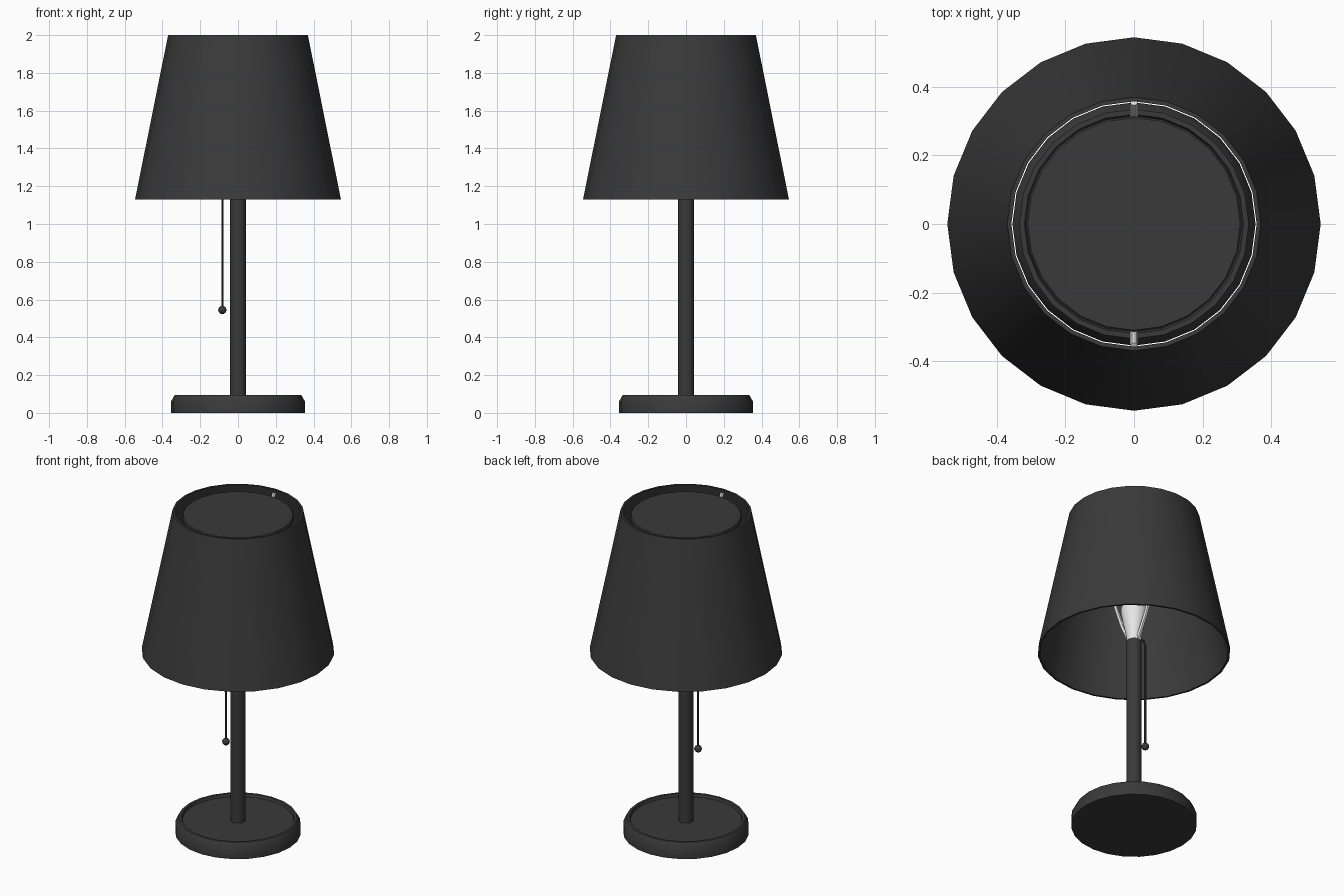
import bpy, bmesh, math
from mathutils import Vector

cube = bpy.data.objects.get("Cube")
if cube:
    bpy.data.objects.remove(cube, do_unlink=True)


def make_material(name, value):
    mat = bpy.data.materials.new(name)
    mat.use_nodes = True
    colour = (value, value, value, 1)
    mat.diffuse_color = colour
    mat.node_tree.nodes["Principled BSDF"].inputs["Base Color"].default_value = colour
    return mat


black = make_material("charcoal", 0.042)
white = make_material("white", 0.8)


def finish(obj, mat):
    obj.data.materials.append(mat)
    bpy.ops.object.select_all(action="DESELECT")
    obj.select_set(True)
    bpy.context.view_layer.objects.active = obj
    bpy.ops.object.shade_smooth_by_angle(angle=math.radians(30))
    return obj


def lathe(name, profile, mat, sides=24, closed=False):
    """Spin a list of (radius, height) points around the z axis."""
    bm = bmesh.new()
    verts = [bm.verts.new((r, 0, z)) for r, z in profile]
    pairs = list(zip(verts, verts[1:]))
    if closed:
        pairs.append((verts[-1], verts[0]))
    edges = [bm.edges.new(p) for p in pairs]
    bmesh.ops.spin(bm, geom=verts + edges, cent=(0, 0, 0), axis=(0, 0, 1),
                   angle=math.tau, steps=sides, use_duplicate=False)
    bmesh.ops.remove_doubles(bm, verts=bm.verts, dist=0.0005)
    bmesh.ops.recalc_face_normals(bm, faces=bm.faces)
    mesh = bpy.data.meshes.new(name)
    bm.to_mesh(mesh)
    bm.free()
    obj = bpy.data.objects.new(name, mesh)
    bpy.context.collection.objects.link(obj)
    return finish(obj, mat)


def rod(name, points, radius, mat):
    """Round rod that follows a path."""
    curve = bpy.data.curves.new(name, "CURVE")
    curve.dimensions = "3D"
    curve.bevel_depth = radius
    curve.bevel_resolution = 1
    curve.use_fill_caps = True
    spline = curve.splines.new("POLY")
    spline.points.add(len(points) - 1)
    for p, co in zip(spline.points, points):
        p.co = (*co, 1)
    obj = bpy.data.objects.new(name, curve)
    bpy.context.collection.objects.link(obj)
    bpy.ops.object.select_all(action="DESELECT")
    obj.select_set(True)
    bpy.context.view_layer.objects.active = obj
    bpy.ops.object.convert(target="MESH")
    return finish(bpy.context.object, mat)


# Base with a shallow recess, and the pole
lathe("base", [(0, 0), (0.355, 0), (0.355, 0.06), (0.335, 0.095),
               (0.32, 0.095), (0.315, 0.078), (0, 0.078)], black)
lathe("pole", [(0, 0.07), (0.042, 0.07), (0.042, 1.2), (0, 1.2)], black)

# Hollow shade and the disc that covers its top
lathe("shade", [(0.545, 1.13), (0.37, 2), (0.358, 2), (0.533, 1.13)], black, closed=True)
lathe("top_disc", [(0, 1.96), (0.315, 1.96), (0.315, 1.975), (0.31, 1.98), (0, 1.98)], black)

# Socket and bulb
lathe("socket", [(0, 1.19), (0.04, 1.19), (0.045, 1.24), (0.075, 1.38),
                 (0.075, 1.41), (0, 1.41)], white)
lathe("bulb", [(0, 1.4), (0.05, 1.4), (0.06, 1.45), (0.095, 1.52),
               (0.1, 1.57), (0.075, 1.64), (0.035, 1.67), (0, 1.675)], white)

# Two arms that hold the shade
for side, label in ((-1, "front"), (1, "back")):
    rod(label + "_arm", [(0, side * y, z) for y, z in
                         ((0.03, 1.2), (0.1, 1.33), (0.325, 1.92), (0.357, 1.98))],
        0.012, white)

# Pull cord with its ball
rod("pull_cord", [(-0.035, 0, 1.23), (-0.07, 0, 1.23), (-0.083, 0, 1.2), (-0.083, 0, 0.55)],
    0.006, black)
bpy.ops.mesh.primitive_uv_sphere_add(segments=12, ring_count=8, radius=0.022,
                                     location=(-0.083, 0, 0.545))
ball = bpy.context.object
ball.name = "pull_ball"
finish(ball, black)
